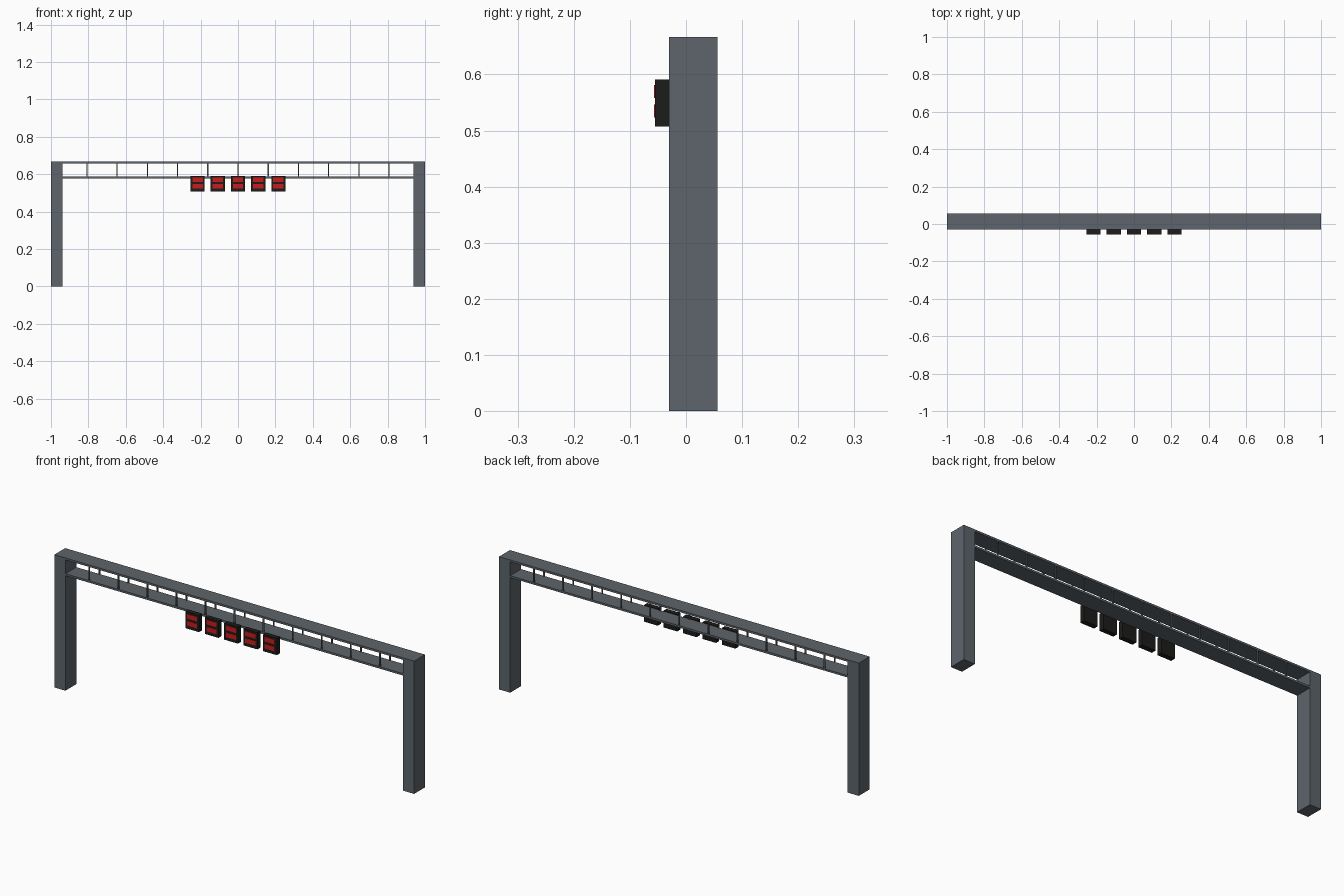
import bpy, bmesh

if "Cube" in bpy.data.objects:
    bpy.data.objects.remove(bpy.data.objects["Cube"])


def material(name, rgb):
    m = bpy.data.materials.new(name)
    m.diffuse_color = (*rgb, 1)
    m.use_nodes = True
    m.node_tree.nodes["Principled BSDF"].inputs["Base Color"].default_value = m.diffuse_color
    return m


STEEL = material("dark_steel", (0.11, 0.128, 0.145))
BLACK = material("black_housing", (0.012, 0.012, 0.011))
RED = material("red_lens", (0.6, 0.012, 0.012))


def box(name, x, y, z, mat):
    """Box from (min, max) ranges on each axis."""
    bm = bmesh.new()
    bmesh.ops.create_cube(bm, size=1)
    for v in bm.verts:
        v.co = [r[0] if c < 0 else r[1] for c, r in zip(v.co, (x, y, z))]
    me = bpy.data.meshes.new(name)
    bm.to_mesh(me)
    bm.free()
    me.materials.append(mat)
    ob = bpy.data.objects.new(name, me)
    bpy.context.collection.objects.link(ob)
    return ob


DEPTH = (-0.03, 0.056)
INNER = 0.938
TOP = 0.667

# Pillars
box("left_pillar", (-1, -INNER), DEPTH, (0, TOP), STEEL)
box("right_pillar", (INNER, 1), DEPTH, (0, TOP), STEEL)

# Upper and lower gantry plates
box("upper_beam", (-INNER, INNER), DEPTH, (0.657, TOP), STEEL)
box("lower_beam", (-INNER, INNER), DEPTH, (0.578, 0.588), STEEL)

# Thin posts between the plates, front and back rows
for i in range(-5, 6):
    x = i * 0.1615
    for row, y in (("front", DEPTH[0]), ("back", DEPTH[1] - 0.006)):
        box(f"{row}_post", (x - 0.003, x + 0.003), (y, y + 0.006),
            (0.588, 0.657), STEEL)

# Five start lights, each with two red lenses
for i in range(-2, 3):
    x = i * 0.108
    box("light_housing", (x - 0.038, x + 0.038), (-0.055, -0.03),
        (0.507, 0.591), BLACK)
    for z in (0.535, 0.570):
        box("light_lens", (x - 0.028, x + 0.028), (-0.057, -0.054),
            (z - 0.0115, z + 0.0115), RED)
